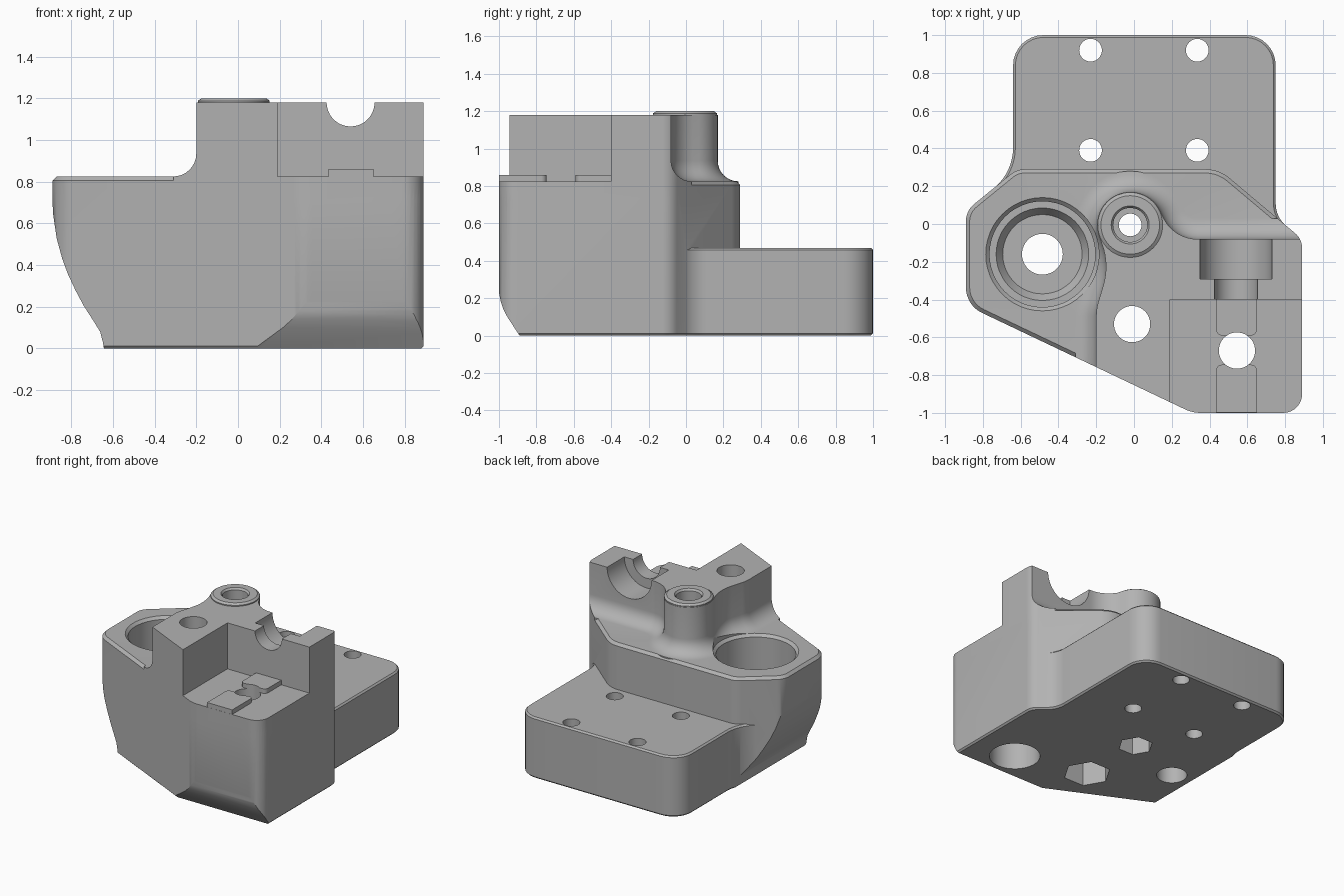
import bpy, bmesh
from math import sin, cos, tan, pi, radians
from mathutils import Vector

cube = bpy.data.objects.get("Cube")
if cube:
    bpy.data.objects.remove(cube, do_unlink=True)

grey = bpy.data.materials.new("plain grey")
grey.use_nodes = True
grey.diffuse_color = (0.45, 0.45, 0.45, 1)
grey.node_tree.nodes["Principled BSDF"].inputs["Base Color"].default_value = (0.45, 0.45, 0.45, 1)


def loft(name, rings):
    """Closed solid through rings of equal length."""
    bm = bmesh.new()
    rows = [[bm.verts.new(p) for p in ring] for ring in rings]
    n = len(rows[0])
    for a, b in zip(rows, rows[1:]):
        for i in range(n):
            j = (i + 1) % n
            bm.faces.new((a[i], a[j], b[j], b[i]))
    bm.faces.new(rows[0])
    bm.faces.new(rows[-1])
    bmesh.ops.recalc_face_normals(bm, faces=bm.faces)
    mesh = bpy.data.meshes.new(name)
    bm.to_mesh(mesh)
    bm.free()
    mesh.materials.append(grey)
    obj = bpy.data.objects.new(name, mesh)
    bpy.context.collection.objects.link(obj)
    return obj


def rounded(corners, steps=8):
    """Outline from (x, y, radius) corners."""
    pts, n = [], len(corners)
    for i, (x, y, r) in enumerate(corners):
        p = Vector((x, y))
        if r == 0:
            pts.append(p)
            continue
        a = (Vector(corners[i - 1][:2]) - p).normalized()
        b = (Vector(corners[(i + 1) % n][:2]) - p).normalized()
        half = a.angle(b) / 2
        centre = p + (a + b).normalized() * (r / sin(half))
        start = p + a * (r / tan(half)) - centre
        turn = start.angle_signed(p + b * (r / tan(half)) - centre)
        for k in range(steps + 1):
            t = -turn * k / steps
            pts.append(centre + Vector((start.x * cos(t) - start.y * sin(t),
                                        start.x * sin(t) + start.y * cos(t))))
    return pts


def grow(pts, d):
    """Mitred outward offset of a counter-clockwise outline."""
    out, n = [], len(pts)
    for i, p in enumerate(pts):
        e = (p - pts[i - 1]).normalized()
        f = (pts[(i + 1) % n] - p).normalized()
        u, v = Vector((e.y, -e.x)), Vector((f.y, -f.x))
        out.append(p + (u + v) * (d / (1 + u.dot(v))))
    return out


def stack(name, pts, levels):
    return loft(name, [[(p.x, p.y, z) for p in grow(pts, d)] for z, d in levels])


def circle(x, y, r, n=48, turn=0):
    return [(x + r * cos(2 * pi * i / n + turn), y + r * sin(2 * pi * i / n + turn))
            for i in range(n)]


def lathe(name, x, y, profile, n=48):
    return loft(name, [[(a, b, z) for a, b in circle(x, y, r, n)] for r, z in profile])


def box(name, x0, x1, y0, y1, z0, z1):
    return loft(name, [[(x0, y0, z), (x1, y0, z), (x1, y1, z), (x0, y1, z)] for z in (z0, z1)])


def combine(target, tool, operation):
    mod = target.modifiers.new("combine", "BOOLEAN")
    mod.operation, mod.object, mod.solver = operation, tool, "EXACT"
    bpy.context.view_layer.objects.active = target
    bpy.ops.object.modifier_apply(modifier=mod.name)
    bpy.data.objects.remove(tool, do_unlink=True)


DECK, TOP = 0.825, 1.18

# Main body with a chamfered rim
body_outline = rounded([(0.89, -1, 0.1), (0.89, -0.08, 0.1), (0.45, 0.29, 0.2), (-0.62, 0.29, 0.12),
                        (-0.89, 0.07, 0.12), (-0.89, -0.43, 0.15), (0.31, -1, 0.2)])
body = stack("bracket_body", body_outline,
             [(0, -0.012), (0.012, 0), (DECK - 0.02, 0), (DECK, -0.02)])

# Low rear plate, blended into the body sides
plate_outline = rounded([(0.75, 1, 0.16), (-0.64, 1, 0.16), (-0.64, 0.275, 0.28), (-0.79, 0.149, 0),
                         (-0.6, -0.2, 0), (0.8, -0.2, 0), (0.84, -0.04, 0), (0.75, 0.036, 0.16)])
combine(body, stack("rear_plate", plate_outline,
                    [(0, -0.012), (0.012, 0), (0.458, 0), (0.47, -0.012)]), "UNION")

# Tower with a filleted foot, trimmed to the body outline
boss_x, boss_y, boss_r = -0.02, -0.005, 0.175
arc = [(boss_x + boss_r * cos(radians(a)), boss_y + boss_r * sin(radians(a)), 0)
       for a in range(25, 201, 7)]
tower_outline = rounded([(1.2, -1.5, 0), (1.2, -0.08, 0), (0.208, -0.08, 0.2)] + arc
                        + [(-0.13, -0.215, 0.35), (-0.2, -0.45, 0.25), (-0.2, -1.5, 0)])
fillet = [(DECK + 0.11 * (1 - cos(t)), 0.11 * (1 - sin(t)))
          for t in [k * pi / 16 for k in range(9)]]
tower = stack("tower", tower_outline, [(0.7, 0.11)] + fillet + [(TOP, 0)])
combine(tower, stack("trim", body_outline, [(0.5, 0), (1.5, 0)]), "INTERSECT")
combine(body, tower, "UNION")
combine(body, lathe("boss_rim", boss_x, boss_y,
                    [(0.172, TOP - 0.02), (0.172, TOP + 0.008), (0.155, 1.2)]), "UNION")

# Curved left flank and front undercut
flank = [(-0.64, -0.1), (-0.643, 0), (-0.648, 0.03), (-0.661, 0.08), (-0.695, 0.135), (-0.74, 0.205),
         (-0.78, 0.28), (-0.815, 0.355), (-0.843, 0.43), (-0.87, 0.53), (-0.886, 0.64), (-0.893, 0.75),
         (-1.2, 0.75), (-1.2, -0.1)]
combine(body, loft("flank_cut", [[(x, y, z) for x, z in flank] for y in (-1.5, 1.5)]), "DIFFERENCE")
nose = [(-0.83, -0.1), (-0.89, 0), (-0.955, 0.1), (-0.976, 0.14), (-0.99, 0.18), (-0.998, 0.22),
        (-1.01, 0.26), (-1.3, 0.26), (-1.3, -0.1)]
combine(body, loft("nose_cut", [[(x, y, z) for y, z in nose] for x in (-1.5, 1.5)]), "DIFFERENCE")

# Front pocket with two raised pads
combine(body, box("pocket", 0.19, 1.2, -1.3, -0.4, DECK, 1.5), "DIFFERENCE")
for y0, y1, inner in ((-0.999, -0.745, 1), (-0.59, -0.39, 0)):
    r0, r1 = (0, 0.03) if inner else (0.03, 0)
    pad = rounded([(0.435, y0, r0), (0.65, y0, r0), (0.65, y1, r1), (0.435, y1, r1)])
    combine(body, stack("pad", pad, [(0.75, 0), (0.86, 0)]), "UNION")

# Stepped half-round saddle through the rear wall
for r, y0, y1 in ((0.115, -0.5, -0.2), (0.19, -0.29, 0.2)):
    combine(body, loft("saddle", [[(x, y, z) for x, z in circle(0.54, TOP, r)]
                                  for y in (y0, y1)]), "DIFFERENCE")

# Vertical bores: (x, y, profile of radius and height)
bores = [
    (-0.485, -0.16, [(0.108, -0.1), (0.108, 0.25), (0.21, 0.25), (0.245, 0.3), (0.28, 0.3),
                     (0.28, 0.805), (0.3, DECK), (0.3, 1)]),
    (boss_x, boss_y, [(0.06, -0.1), (0.06, 0.95), (0.09, 0.95), (0.09, 1.185), (0.108, 1.21)]),
    (-0.01, -0.53, [(0.096, -0.1), (0.096, 1.4)]),
    (0.545, -0.67, [(0.18, -0.1), (0.18, 0.5), (0.096, 0.5), (0.096, 1.2)]),
]
bores += [(x, y, [(0.06, -0.1), (0.06, 0.7)]) for x in (-0.23, 0.335) for y in (0.39, 0.92)]
for x, y, profile in bores:
    combine(body, lathe("bore", x, y, profile), "DIFFERENCE")

# Hexagonal nut recesses underneath
for x, y, r in ((boss_x, boss_y, 0.125), (-0.01, -0.53, 0.17)):
    combine(body, lathe("nut_recess", x, y, [(r, -0.1), (r, 0.25)], 6), "DIFFERENCE")

bpy.ops.object.select_all(action="DESELECT")
body.select_set(True)
bpy.context.view_layer.objects.active = body
bpy.ops.object.shade_smooth_by_angle(angle=radians(30))
